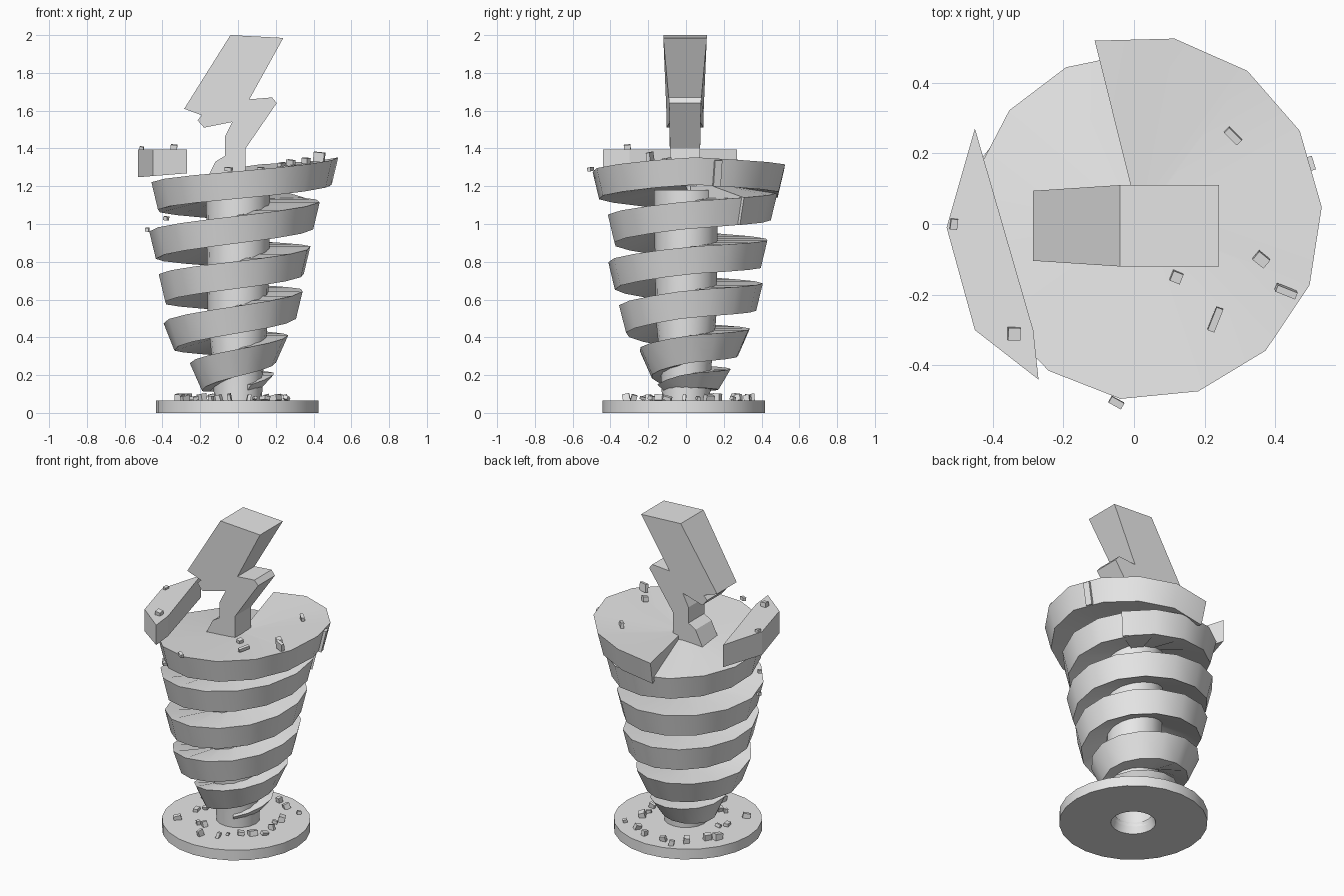
import bpy, bmesh, math, random
from mathutils import Matrix, Euler

random.seed(7)
cube = bpy.data.objects.get("Cube")
if cube:
    bpy.data.objects.remove(cube)

stone = bpy.data.materials.new("light_grey")
stone.use_nodes = True
GREY = (0.8, 0.8, 0.8, 1)
stone.diffuse_color = GREY
stone.node_tree.nodes["Principled BSDF"].inputs["Base Color"].default_value = GREY


def finish(name, bm, smooth=None):
    bmesh.ops.recalc_face_normals(bm, faces=bm.faces)
    mesh = bpy.data.meshes.new(name)
    bm.to_mesh(mesh)
    bm.free()
    ob = bpy.data.objects.new(name, mesh)
    bpy.context.collection.objects.link(ob)
    mesh.materials.append(stone)
    if smooth:
        bpy.ops.object.select_all(action='DESELECT')
        ob.select_set(True)
        bpy.context.view_layer.objects.active = ob
        bpy.ops.object.shade_smooth_by_angle(angle=math.radians(smooth))


def loft(bm, rings, closed=False, ends=True):
    """Skin a list of equal rings of points."""
    rows = [[bm.verts.new(p) for p in ring] for ring in rings]
    n = len(rows[0])
    pairs = list(zip(rows, rows[1:]))
    if closed:
        pairs.append((rows[-1], rows[0]))
    for a, b in pairs:
        for i in range(n):
            j = (i + 1) % n
            bm.faces.new((a[i], a[j], b[j], b[i]))
    if ends and not closed:
        bm.faces.new(rows[0])
        bm.faces.new(rows[-1])


def circle(r, z, n):
    return [(r * math.cos(math.tau * i / n), r * math.sin(math.tau * i / n), z)
            for i in range(n)]


def clamp(f):
    return min(1, max(0, f))


# Spiral path: angle in degrees, outer radius, top height
PATH = [(-60, .19, .15), (0, .22, .21), (180, .23, .255), (360, .29, .41),
        (540, .37, .475), (720, .37, .65), (810, .395, .685), (900, .4, .725),
        (990, .425, .8), (1080, .41, .88), (1170, .425, .915), (1260, .445, .96),
        (1350, .43, 1.04), (1440, .455, 1.12), (1530, .46, 1.165), (1620, .46, 1.215),
        (1710, .5, 1.28), (1800, .505, 1.355), (1880, .51, 1.315), (1910, .51, 1.275)]


def path_at(t):
    for a, b in zip(PATH, PATH[1:]):
        if t <= b[0]:
            break
    f = clamp((t - a[0]) / (b[0] - a[0]))
    return [p + (q - p) * f for p, q in zip(a[1:], b[1:])]


def spiral(name, start, stop, steps, cap=0, grow=0):
    """Wedge-shaped ramp; cap closes it towards the axis."""
    bm = bmesh.new()
    rings = []
    for i in range(steps + 1):
        t = start + (stop - start) * i / steps
        r, z = path_at(t)
        r += grow
        ang = math.radians(t)
        cx, cy = -.025 + .04 * clamp((t - 1400) / 250), .012
        thick = .05 + .095 * clamp((t + 60) / 240)
        lip = .065 - .03 * clamp((t - 500) / 150)
        rise = .7 * clamp((t - 450) / 150)
        inner, zi = .12, z
        if cap:
            inner, zi = .02, z + (1.255 - z) * .9
        section = [(r, z), (r - lip, z - thick), (inner, min(zi, z) - thick * (1 - rise)),
                   (inner, zi)]
        rings.append([(cx + q * math.cos(ang), cy + q * math.sin(ang), h) for q, h in section])
    loft(bm, rings)
    finish(name, bm, 35)


spiral("spiral_ramp", -60, 1485, 62)
spiral("top_spiral", 1479, 1904, 17, cap=1, grow=.012)

# Base disc with a hole through it
bm = bmesh.new()
N = 24
loft(bm, [circle(.43, 0, N), circle(.43, .065, N), circle(.11, .065, N), circle(.13, 0, N)],
     closed=True)
bmesh.ops.translate(bm, verts=bm.verts, vec=(-.005, -.012, 0))
finish("base_disc", bm, 35)

# Central column, hollow below
bm = bmesh.new()
column = [circle(.125, .04, 16), circle(.135, .25, 16), circle(.16, .5, 16), circle(.17, 1.18, 16)]
loft(bm, column, ends=False)
finish("column", bm, 35)


def prism(name, outline, lower, upper):
    """Close an outline between two point-making functions."""
    bm = bmesh.new()
    loft(bm, [[lower(*p) for p in outline], [upper(*p) for p in outline]])
    finish(name, bm)


# Broken slab that has lifted off the rim
slab = [(-.45, .27), (-.53, -.01), (-.45, -.3), (-.27, -.44), (-.285, -.3)]
prism("broken_slab", slab,
      lambda x, y: (x, y, 1.29 + .08 * x),
      lambda x, y: (x, y, 1.395))

# Lightning bolt, thinner towards its tip
bolt = [(-.04, 2), (.24, 1.985), (.06, 1.66), (.18, 1.67), (.205, 1.64), (.04, 1.4),
        (.04, 1.2), (-.17, 1.23), (-.12, 1.33), (-.07, 1.36), (-.07, 1.46), (-.03, 1.54),
        (-.18, 1.51), (-.215, 1.55), (-.19, 1.575), (-.285, 1.61)]


def half_depth(x, z):
    side = .018 if x < -.1 and z > 1.5 else 0
    return .08 + .035 * clamp((z - 1.6) / .35) + side


prism("lightning_bolt", bolt,
      lambda x, z: (x, -half_depth(x, z) - .005, z),
      lambda x, z: (x, half_depth(x, z) - .005, z))


def chip(bm, pos, size, turn):
    mat = Matrix.Translation(pos) @ Euler(turn).to_matrix().to_4x4() @ Matrix.Diagonal((*size, 1))
    bmesh.ops.create_cube(bm, size=1, matrix=mat)


# Rubble scattered over the base
bm = bmesh.new()
for i in range(22):
    a = math.tau * i / 22 + random.uniform(-.1, .1)
    r = random.uniform(.22, .38)
    size = [random.uniform(.015, .05) for _ in range(3)]
    chip(bm, (r * math.cos(a), r * math.sin(a), .078), size,
         (random.uniform(-.3, .3), random.uniform(-.3, .3), a))
finish("base_rubble", bm)

# Rubble on the top and loose flakes beside the spiral
bm = bmesh.new()
for pos, size in [((.43, -.19, 1.355), (.06, .02, .05)), ((.36, -.1, 1.335), (.04, .03, .03)),
                  ((.23, -.27, 1.315), (.02, .07, .02)), ((.28, .25, 1.32), (.05, .02, .04)),
                  ((.12, -.15, 1.285), (.03, .03, .03)), ((-.34, -.31, 1.4), (.035, .035, .04)),
                  ((-.51, 0, 1.395), (.02, .03, .03)), ((-.48, -.05, .97), (.02, .02, .02)),
                  ((-.38, -.2, 1.03), (.025, .02, .02)), ((-.05, -.505, 1.29), (.04, .02, .02))]:
    chip(bm, pos, size, (.1, .1, random.uniform(-.8, 0)))
chip(bm, (.48, .165, 1.27), (.03, .04, .14), (0, .22, .3))
finish("top_rubble", bm)
